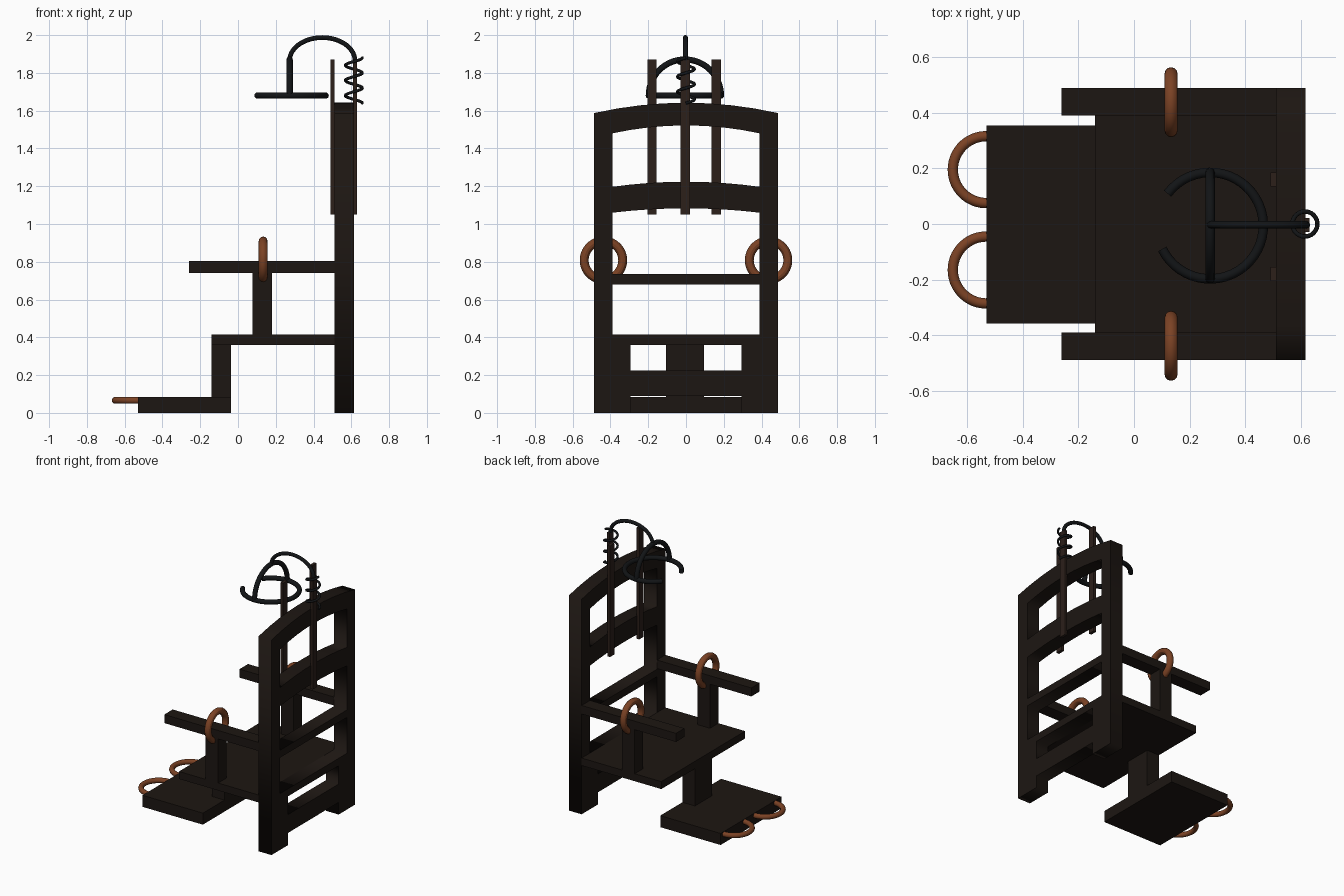
import bpy
from math import sin, cos, pi, radians
from mathutils import Matrix

if "Cube" in bpy.data.objects:
    bpy.data.objects.remove(bpy.data.objects["Cube"])


def material(name, rgb):
    m = bpy.data.materials.new(name)
    m.diffuse_color = (*rgb, 1)
    m.use_nodes = True
    m.node_tree.nodes["Principled BSDF"].inputs["Base Color"].default_value = m.diffuse_color
    return m


WOOD = material("dark_wood", (0.012, 0.008, 0.006))
SLAT = material("brown_wood", (0.025, 0.014, 0.010))
COPPER = material("copper", (0.20, 0.055, 0.018))
IRON = material("black_iron", (0.006, 0.007, 0.008))


def box(name, x, y, z, mat=WOOD):
    bpy.ops.mesh.primitive_cube_add(size=1)
    o = bpy.context.object
    o.name = name
    for i, (a, b) in enumerate((x, y, z)):
        o.location[i] = (a + b) / 2
        o.scale[i] = b - a
    bpy.ops.object.transform_apply(location=True, scale=True)
    o.data.materials.append(mat)
    return o


def to_mesh(o, mat):
    o.data.materials.append(mat)
    bpy.ops.object.select_all(action='DESELECT')
    o.select_set(True)
    bpy.context.view_layer.objects.active = o
    bpy.ops.object.convert(target='MESH')


def add_spline(curve, pts, cyclic):
    s = curve.splines.new('POLY')
    s.points.add(len(pts) - 1)
    for p, co in zip(s.points, pts):
        p.co = (*co, 1)
    s.use_cyclic_u = cyclic


def tube(name, pts, r, mat):
    c = bpy.data.curves.new(name, 'CURVE')
    c.dimensions = '3D'
    c.bevel_depth = r
    c.bevel_resolution = 3
    c.use_fill_caps = True
    add_spline(c, pts, False)
    o = bpy.data.objects.new(name, c)
    bpy.context.collection.objects.link(o)
    to_mesh(o, mat)
    bpy.ops.object.shade_smooth_by_angle(angle=radians(50))


def arc(a0, a1, n):
    return [radians(a0 + (a1 - a0) * i / n) for i in range(n + 1)]


def bow(half, edge, mid, n=8):
    """Shallow arch in the y-z plane, from -half to +half."""
    return [(t * half, mid - (mid - edge) * t * t)
            for t in (2 * i / n - 1 for i in range(n + 1))]


def window(y, z0, z1):
    return [(-y, z0), (y, z0), (y, z1), (-y, z1)]


# Back frame: one outline with feet, plus its openings
frame = bpy.data.curves.new("back_frame", 'CURVE')
frame.dimensions = '2D'
frame.fill_mode = 'BOTH'
frame.extrude = 0.0525
outline = [(0.488, 0), (0.295, 0), (0.295, 0.09), (-0.295, 0.09), (-0.295, 0), (-0.488, 0)]
holes = [
    window(0.295, 0.225, 0.36),
    window(0.39, 0.415, 0.68),
    [(-0.39, 0.735), (0.39, 0.735)] + bow(0.39, 1.06, 1.083)[::-1],
    bow(0.39, 1.197, 1.224) + bow(0.39, 1.48, 1.522)[::-1],
]
for loop in [outline + bow(0.488, 1.587, 1.642)] + holes:
    add_spline(frame, [(y, z, 0) for y, z in loop], True)
back = bpy.data.objects.new("back_frame", frame)
bpy.context.collection.objects.link(back)
back.matrix_world = Matrix(((0, 0, 1, 0.5625), (1, 0, 0, 0), (0, 1, 0, 0), (0, 0, 0, 1)))
to_mesh(back, WOOD)

# Seat, front leg and footrest
box("seat", (-0.14, 0.51), (-0.488, 0.488), (0.36, 0.415))
box("front_leg", (-0.14, -0.037), (-0.105, 0.095), (0.085, 0.36))
box("footrest", (-0.53, -0.037), (-0.357, 0.353), (0, 0.085))

# Arms with supports and wrist rings
for side, s in (("left", 1), ("right", -1)):
    y = sorted((s * 0.39, s * 0.488))
    box(side + "_arm", (-0.26, 0.51), y, (0.74, 0.803))
    box(side + "_arm_support", (0.077, 0.18), y, (0.415, 0.74))
    bpy.ops.mesh.primitive_torus_add(
        location=(0.133, s * 0.437, 0.808), rotation=(0, pi / 2, 0),
        major_radius=0.102, minor_radius=0.0235, major_segments=40, minor_segments=12)
    ring = bpy.context.object
    ring.name = side + "_wrist_ring"
    ring.data.materials.append(COPPER)
    bpy.ops.object.shade_smooth_by_angle()

# Ankle loops on the footrest edge
for side, cy in (("left", 0.195), ("right", -0.165)):
    pts = [(-0.53 + 0.12 * cos(a), cy + 0.12 * sin(a), 0.066) for a in arc(85, 275, 28)]
    tube(side + "_ankle_loop", pts, 0.0185, COPPER)

# Upright slats: two in front of the rails, one behind
for name, x, y in (("front_slat_right", (0.49, 0.512), -0.18),
                   ("front_slat_left", (0.49, 0.512), 0.16),
                   ("rear_slat", (0.61, 0.63), -0.003)):
    box(name, x, (y - 0.025, y + 0.025), (1.05, 1.87), SLAT)

# Head cap: open band and hoop across the top
cx, cy, cz, R = 0.273, -0.006, 1.68, 0.191
tube("cap_band", [(cx + R * cos(a), cy + R * sin(a), cz) for a in arc(-154, 143, 40)], 0.017, IRON)
tube("cap_hoop", [(cx, cy + R * cos(a), cz + R * sin(a)) for a in arc(0, 180, 28)], 0.017, IRON)

# Cable arching back from the cap, and the coil behind it
tube("cable", [(0.446 - 0.173 * cos(a), -0.003, 1.865 + 0.122 * sin(a))
               for a in arc(0, 180, 28)], 0.013, IRON)
tube("coil", [(0.613 + 0.045 * cos(a), 0.045 * sin(a), 1.64 + 0.24 * i / 72)
              for i, a in enumerate(arc(0, 1080, 72))], 0.008, IRON)
